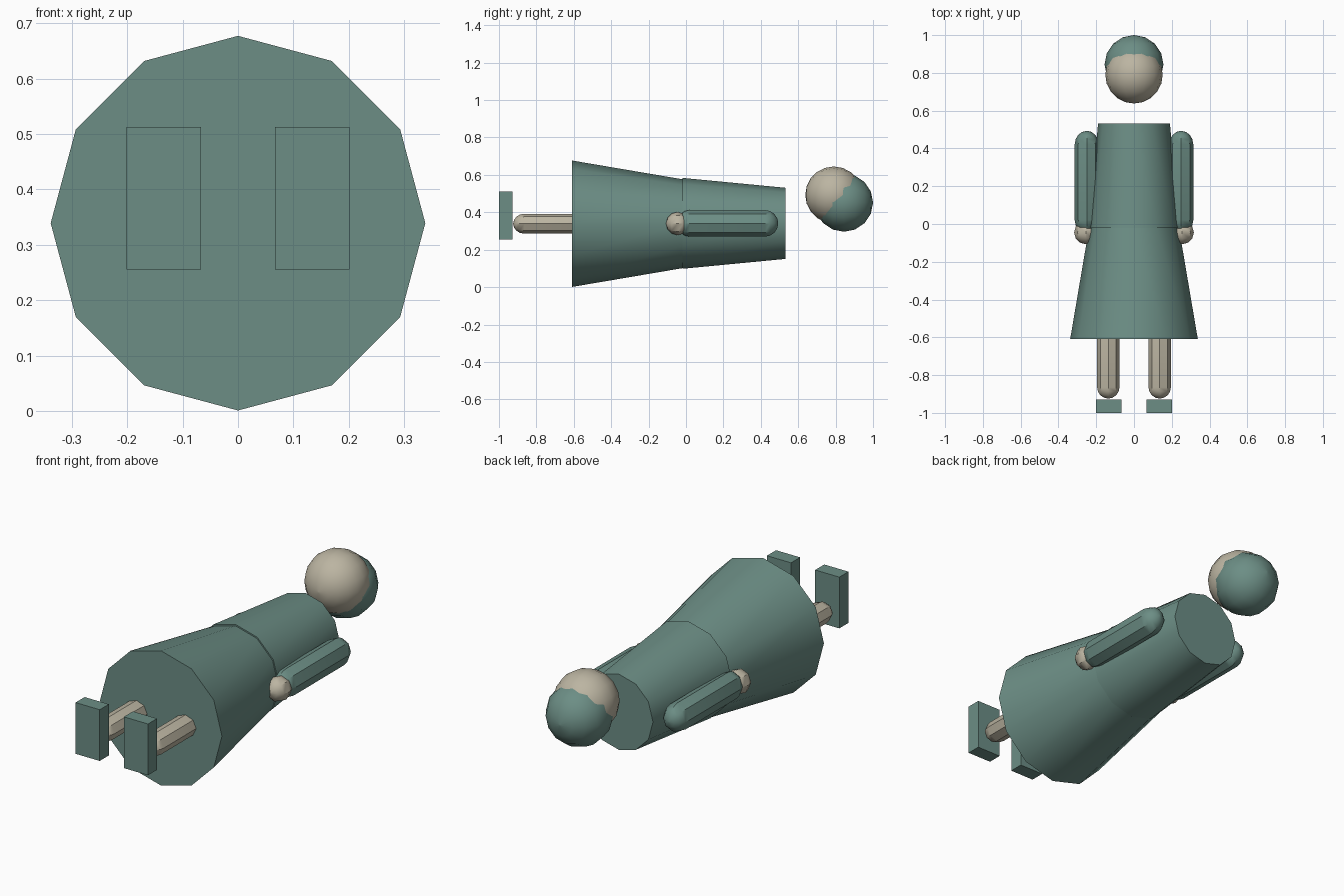
import bpy, bmesh, math

if "Cube" in bpy.data.objects:
    bpy.data.objects.remove(bpy.data.objects["Cube"])


def material(name, rgb):
    m = bpy.data.materials.new(name)
    m.diffuse_color = (*rgb, 1)
    m.use_nodes = True
    m.node_tree.nodes["Principled BSDF"].inputs["Base Color"].default_value = m.diffuse_color
    return m


GREEN = material("green_cloth", (0.15, 0.27, 0.235))
SKIN = material("pale_skin", (0.5, 0.46, 0.36))
MID = 0.339


def finish(name, bm, mat):
    bmesh.ops.recalc_face_normals(bm, faces=bm.faces)
    me = bpy.data.meshes.new(name)
    bm.to_mesh(me)
    bm.free()
    ob = bpy.data.objects.new(name, me)
    bpy.context.collection.objects.link(ob)
    me.materials.append(mat)
    bpy.ops.object.select_all(action='DESELECT')
    ob.select_set(True)
    bpy.context.view_layer.objects.active = ob
    bpy.ops.object.shade_smooth_by_angle(angle=math.radians(40))
    return ob


def turned(name, profile, mat, x=0, z=MID, sides=12, sx=1, sz=1):
    """Closed body turned around the y direction; profile is (radius, y)."""
    bm = bmesh.new()
    rings = []
    for r, y in profile:
        rings.append([bm.verts.new((x + sx * r * math.cos(2 * math.pi * i / sides), y,
                                    z + sz * r * math.sin(2 * math.pi * i / sides)))
                      for i in range(sides)])
    for a, b in zip(rings, rings[1:]):
        for i in range(sides):
            j = (i + 1) % sides
            bm.faces.new((a[i], a[j], b[j], b[i]))
    bm.faces.new(rings[0])
    bm.faces.new(rings[-1])
    return finish(name, bm, mat)


def capsule_profile(r, y0, y1, steps=4):
    angles = [math.pi / 2 * i / steps for i in range(steps)]
    low = [(r * math.cos(a), y0 + r - r * math.sin(a)) for a in reversed(angles)]
    high = [(r * math.cos(a), y1 - r + r * math.sin(a)) for a in angles]
    tip = r * 0.04
    return [(tip, y0)] + low + high + [(tip, y1)]


def ball(name, centre, r, mat, sides=12, rings=8):
    x, y, z = centre
    arc = [math.pi * i / rings for i in range(rings + 1)]
    profile = [(max(r * math.sin(a), r * 0.01), y - r * math.cos(a)) for a in arc]
    return turned(name, profile, mat, x, z, sides)


# dress
turned("skirt", [(0.338, -0.61), (0.237, -0.015)], GREEN)
turned("torso", [(0.243, -0.02), (0.19, 0.533)], GREEN, z=0.341)

# head and hair
ball("head", (0, 0.79, 0.493), 0.152, SKIN, 16, 10)
ball("hair", (0, 0.844, 0.452), 0.156, GREEN, 12, 8)

# limbs
for side, s in (("left", 1), ("right", -1)):
    turned(side + "_sleeve", capsule_profile(0.071, -0.05, 0.493), GREEN,
           x=s * 0.25, z=0.341, sides=8, sx=0.9)
    ball(side + "_hand", (s * 0.255, -0.045, 0.34), 0.062, SKIN, 8, 6)
    turned(side + "_leg", capsule_profile(0.059, -0.924, -0.5), SKIN,
           x=s * 0.136, sides=8, sz=0.9)
    # shoe
    bm = bmesh.new()
    bmesh.ops.create_cube(bm, size=1)
    bmesh.ops.scale(bm, vec=(0.134, 0.072, 0.257), verts=bm.verts)
    bmesh.ops.translate(bm, vec=(s * 0.134, -0.964, 0.384), verts=bm.verts)
    finish(side + "_shoe", bm, GREEN)
